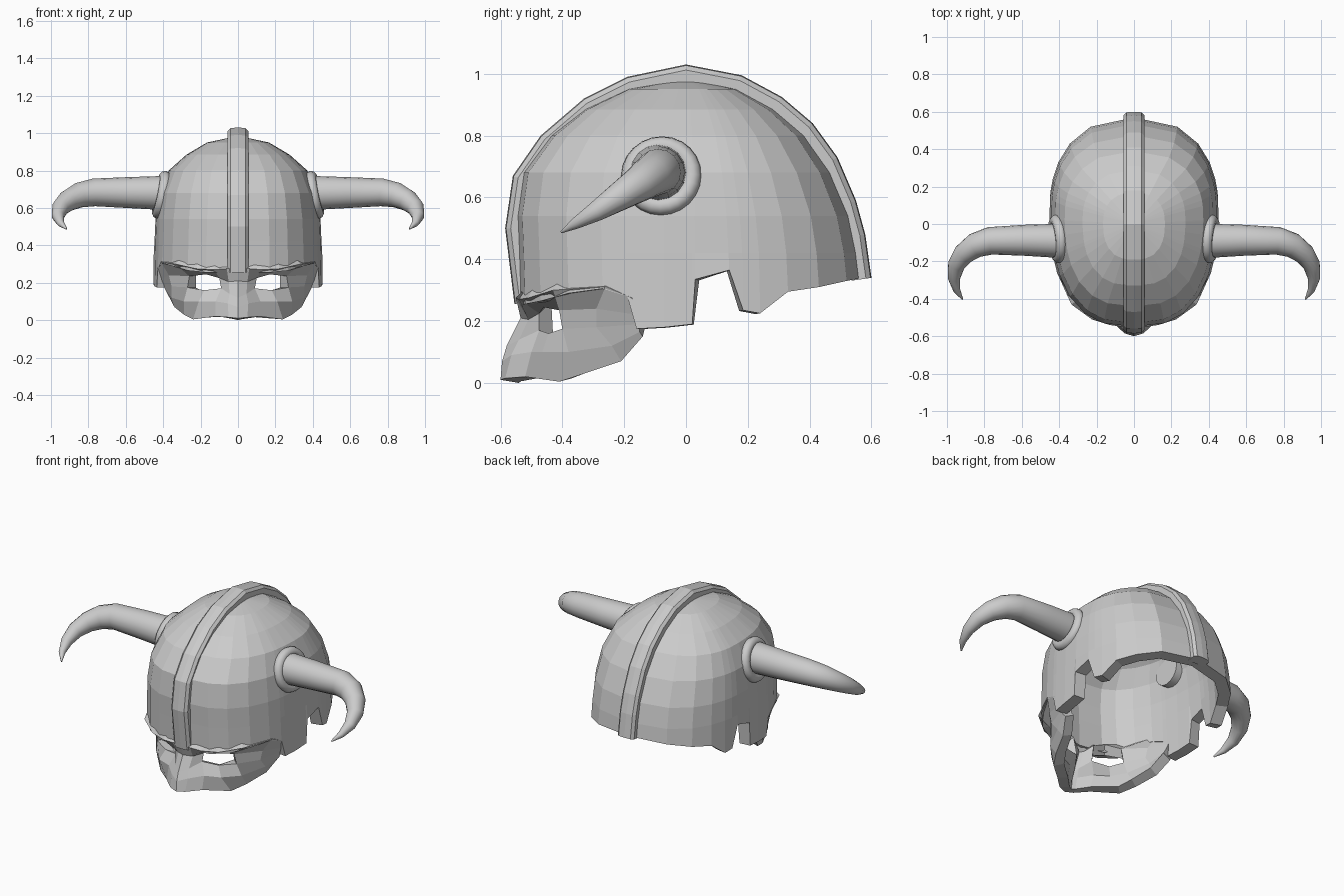
import bpy, bmesh, math
from mathutils import Vector

if "Cube" in bpy.data.objects:
    bpy.data.objects.remove(bpy.data.objects["Cube"])


def mesh_object(name, verts, faces, centre=(0, 0, 0.3)):
    """Mesh with all normals pointing away from centre."""
    me = bpy.data.meshes.new(name)
    me.from_pydata(verts, [], faces)
    bm = bmesh.new()
    bm.from_mesh(me)
    bmesh.ops.recalc_face_normals(bm, faces=bm.faces)
    c = Vector(centre)
    if sum(f.normal.dot(f.calc_center_median() - c) * f.calc_area() for f in bm.faces) < 0:
        bmesh.ops.reverse_faces(bm, faces=bm.faces)
    bm.to_mesh(me)
    bm.free()
    ob = bpy.data.objects.new(name, me)
    bpy.context.collection.objects.link(ob)
    return ob


def mirror_and_thicken(ob, thickness):
    m = ob.modifiers.new("mirror", "MIRROR")
    m.use_clip = True
    s = ob.modifiers.new("thickness", "SOLIDIFY")
    s.thickness = thickness
    s.offset = -1


def smooth(ob, angle):
    bpy.ops.object.select_all(action="DESELECT")
    ob.select_set(True)
    bpy.context.view_layer.objects.active = ob
    bpy.ops.object.shade_smooth_by_angle(angle=math.radians(angle))


def grid_faces(rows, cols):
    return [(r * cols + c, r * cols + c + 1, (r + 1) * cols + c + 1, (r + 1) * cols + c)
            for r in range(rows - 1) for c in range(cols - 1)]


# Helmet dome: half shell lofted from a notched bottom edge up to the apex
def dome_point(t, z, front, half, back):
    n = 2.6 if t < 0 else 2.3
    y = t * (front if t < 0 else back)
    x = half * max(0, 1 - abs(t) ** n) ** (1 / n) * (1 + 0.12 * y)
    return (x, y, z)


edge = [(-.54, .25), (-.52, .255), (-.47, .265), (-.38, .29), (-.27, .305), (-.19, .28),
        (-.16, .175), (-.07, .18), (.02, .19), (.03, .335), (.14, .365), (.185, .235),
        (.24, .225), (.33, .295), (.43, .31), (.52, .33), (.57, .34)]
rings = [(.42, .545, .445, .56), (.54, .55, .44, .535), (.68, .53, .42, .475),
         (.80, .44, .37, .39), (.885, .33, .275, .29), (.95, .19, .165, .17)]
ts = [y / (.54 if y < 0 else .57) for y, z in edge]
verts = [dome_point(t, z, .54, .45, .57) for t, (y, z) in zip(ts, edge)]
for z, front, half, back in rings:
    verts += [dome_point(t, z, front, half, back) for t in ts]
n = len(edge)
faces = grid_faces(len(rings) + 1, n)
apex = len(verts)
verts.append((0, 0, .985))
faces += [(len(rings) * n + c, len(rings) * n + c + 1, apex) for c in range(n - 1)]
dome = mesh_object("helmet_dome", verts, faces)
mirror_and_thicken(dome, .07)

# Face mask: half grid, rows from bottom lip to brow, with the eye faces left out
mask_rows = [
    [(0, -.60, .01), (.05, -.585, .015), (.12, -.52, .02), (.24, -.41, .004),
     (.29, -.33, .03), (.34, -.21, .07), (.38, -.14, .15)],
    [(0, -.595, .07), (.055, -.565, .09), (.12, -.50, .10), (.21, -.465, .10),
     (.29, -.38, .10), (.355, -.24, .12), (.39, -.15, .165)],
    [(0, -.58, .12), (.045, -.54, .14), (.09, -.475, .17), (.18, -.445, .16),
     (.27, -.40, .175), (.355, -.29, .18), (.40, -.15, .19)],
    [(0, -.535, .21), (.05, -.51, .205), (.10, -.475, .225), (.17, -.46, .245),
     (.26, -.41, .235), (.37, -.29, .24), (.415, -.155, .22)],
    [(0, -.545, .28), (.06, -.55, .275), (.13, -.54, .27), (.225, -.51, .275),
     (.335, -.43, .30), (.412, -.26, .312), (.432, -.175, .275)]]
eye = (2 * 6 + 2, 2 * 6 + 3)
faces = [f for i, f in enumerate(grid_faces(5, 7)) if i not in eye]
mask = mesh_object("face_mask", [p for row in mask_rows for p in row], faces, (0, 0, .15))
mirror_and_thicken(mask, .06)

# Crest band: rounded section swept over the dome from brow to nape
path = [(-.555, .255), (-.585, .5), (-.56, .67), (-.47, .80), (-.33, .92), (-.19, .99), (0, 1.03),
        (.18, .995), (.31, .925), (.41, .84), (.49, .73), (.55, .59), (.58, .48), (.60, .34)]
section = [(-.055, -.065), (-.055, -.018), (-.04, -.003), (0, 0), (.04, -.003), (.055, -.018), (.055, -.065)]
verts, k = [], len(section)
for i, (y, z) in enumerate(path):
    a, b = path[max(i - 1, 0)], path[min(i + 1, len(path) - 1)]
    d = Vector((b[0] - a[0], b[1] - a[1])).normalized()
    verts += [(x, y - d.y * h, z + d.x * h) for x, h in section]
faces = [(i * k + j, i * k + (j + 1) % k, (i + 1) * k + (j + 1) % k, (i + 1) * k + j)
         for i in range(len(path) - 1) for j in range(k)]
faces += [tuple(range(k)), tuple(range(len(verts) - k, len(verts)))]
mesh_object("crest_band", verts, faces)

# Horns and their collars: one per side
horn = [(.31, -.09, .68, .09), (.42, -.09, .68, .09), (.58, -.087, .682, .083), (.77, -.09, .683, .074),
        (.85, -.115, .668, .067), (.91, -.16, .638, .057), (.95, -.22, .60, .046),
        (.962, -.29, .555, .033), (.947, -.355, .517, .019), (.917, -.403, .488, .004)]
for side, s in (("right", 1), ("left", -1)):
    cu = bpy.data.curves.new("horn_" + side, "CURVE")
    cu.dimensions = "3D"
    cu.bevel_depth = 1
    cu.bevel_resolution = 6
    cu.use_fill_caps = True
    sp = cu.splines.new("POLY")
    sp.points.add(len(horn) - 1)
    for p, (x, y, z, r) in zip(sp.points, horn):
        p.co = (s * x, y, z, 1)
        p.radius = r
    ob = bpy.data.objects.new("horn_" + side, cu)
    bpy.context.collection.objects.link(ob)
    bpy.ops.object.select_all(action="DESELECT")
    ob.select_set(True)
    bpy.context.view_layer.objects.active = ob
    bpy.ops.object.convert(target="MESH")
    smooth(bpy.context.object, 30)

    axis = Vector((s, -.08, .2))
    bpy.ops.mesh.primitive_torus_add(major_segments=24, minor_segments=10, major_radius=.1,
                                     minor_radius=.03, location=(s * .41, -.08, .67),
                                     rotation=axis.to_track_quat("Z", "Y").to_euler())
    collar = bpy.context.object
    collar.name = "horn_collar_" + side
    smooth(collar, 40)
